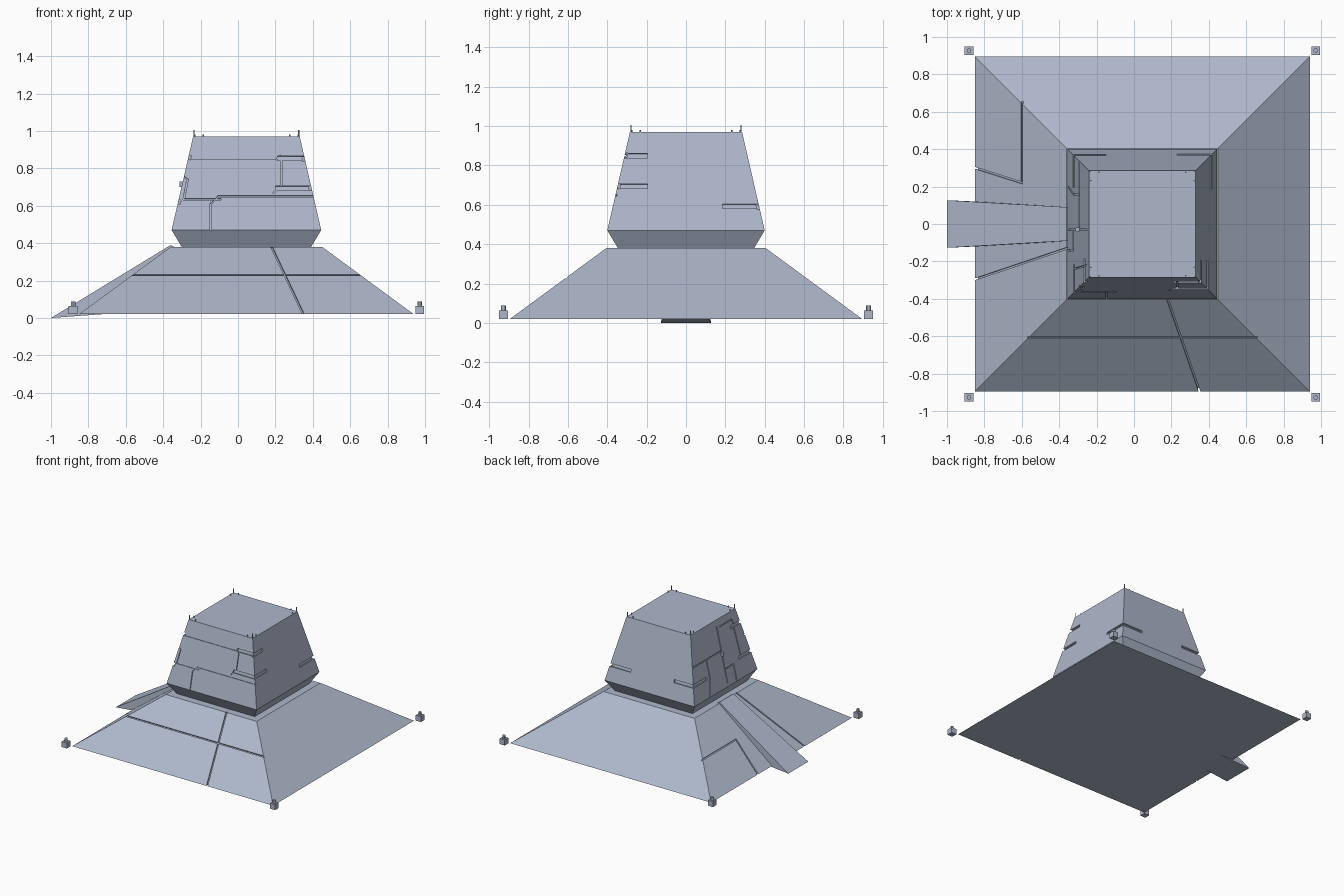
import bpy, math
from mathutils import Vector, Matrix

if "Cube" in bpy.data.objects:
    bpy.data.objects.remove(bpy.data.objects["Cube"], do_unlink=True)

CX = 0.045  # building axis is offset from the ramp side

hull = bpy.data.materials.new("blue_grey_hull")
hull.use_nodes = True
colour = (0.42, 0.475, 0.59, 1)
hull.diffuse_color = colour
bsdf = next(n for n in hull.node_tree.nodes if n.type == 'BSDF_PRINCIPLED')
bsdf.inputs["Base Color"].default_value = colour
bsdf.inputs["Roughness"].default_value = 0.7


def add_mesh(name, verts, faces):
    mesh = bpy.data.meshes.new(name)
    mesh.from_pydata([tuple(v) for v in verts], [], faces)
    mesh.materials.append(hull)
    ob = bpy.data.objects.new(name, mesh)
    bpy.context.scene.collection.objects.link(ob)
    return ob


def loft(name, rings):
    """Closed solid through a stack of four-sided rings."""
    verts = [v for r in rings for v in r]
    faces = [(3, 2, 1, 0)]
    for k in range(0, 4 * (len(rings) - 1), 4):
        faces += [(k + i, k + (i + 1) % 4, k + 4 + (i + 1) % 4, k + 4 + i) for i in range(4)]
    last = len(verts) - 4
    faces.append(tuple(range(last, last + 4)))
    return add_mesh(name, verts, faces)


def square(half, z, cx=CX, cy=0):
    return [(cx + sx * half, cy + sy * half, z)
            for sx, sy in ((-1, -1), (1, -1), (1, 1), (-1, 1))]


def cylinder(name, r, z0, z1, x, y, sides=12):
    bpy.ops.mesh.primitive_cylinder_add(vertices=sides, radius=r, depth=z1 - z0,
                                        location=(x, y, (z0 + z1) / 2))
    ob = bpy.context.object
    ob.name = name
    ob.data.materials.append(hull)
    bpy.ops.object.shade_smooth_by_angle()


# Sloping walls: half width as a function of height
def skirt_half(z):
    return 0.895 - (z - 0.02) * 0.49 / 0.36


def tower_half(z):
    return 0.40 - (z - 0.47) * 0.23


TURN = {"front": 0, "right": 90, "back": 180, "left": 270}


def on_wall(side, half, u, z):
    """Point on a wall; u runs to the right when facing that wall."""
    p = Matrix.Rotation(math.radians(TURN[side]), 3, 'Z') @ Vector((u, -half(z), z))
    return p + Vector((CX, 0, 0))


def carve(target, side, half, points, width=0.01, depth=0.01):
    """Cut a straight-sided groove along a path on a wall."""
    pts = [on_wall(side, half, u, z) for u, z in points]
    across = on_wall(side, half, 1, 0.5) - on_wall(side, half, 0, 0.5)
    up = on_wall(side, half, 0, 0.6) - on_wall(side, half, 0, 0.5)
    n = across.cross(up).normalized()
    for a, b in zip(pts, pts[1:]):
        t = (b - a).normalized()
        s = n.cross(t) * width / 2
        a, b = a - t * 0.004, b + t * 0.004
        rings = [[p - s - n * depth, p + s - n * depth, p + s + n * 0.02, p - s + n * 0.02]
                 for p in (a, b)]
        cutter = loft("groove_cutter", rings)
        cutter.hide_render = True
        mod = target.modifiers.new("groove", 'BOOLEAN')
        mod.operation, mod.solver, mod.object = 'DIFFERENCE', 'EXACT', cutter
        bpy.context.view_layer.objects.active = target
        bpy.ops.object.modifier_apply(modifier=mod.name)
        bpy.data.objects.remove(cutter, do_unlink=True)


# Sloping skirt with panel seams
skirt = loft("skirt", [square(0.895, 0.02), square(0.405, 0.38)])
for side, path in (
    ("front", [(-0.61, 0.23), (0.61, 0.23)]),
    ("front", [(0.135, 0.38), (0.305, 0.02)]),
    ("left", [(-0.65, 0.204), (-0.22, 0.204), (-0.30, 0.02)]),
    ("left", [(0.13, 0.38), (0.295, 0.02)]),
):
    carve(skirt, side, skirt_half, path)

# Tower on a flared neck
tower = loft("tower", [square(0.34, 0.37), square(0.40, 0.47), square(0.285, 0.97)])
seams = (
    ("front", [(-0.32, 0.85), (0.16, 0.85), (0.18, 0.865)]),
    ("front", [(0.185, 0.845), (0.185, 0.71), (0.145, 0.67)]),
    ("front", [(0.36, 0.65), (-0.15, 0.65), (-0.19, 0.61), (-0.19, 0.47)]),
    ("front", [(-0.14, 0.635), (-0.335, 0.635), (-0.315, 0.74), (-0.34, 0.76)]),
    ("left", [(-0.33, 0.74), (0.03, 0.74)]),
    ("left", [(0.03, 0.5), (0.03, 0.92)]),
    ("left", [(0.07, 0.91), (0.22, 0.91), (0.24, 0.64)]),
    ("left", [(0.03, 0.60), (0.14, 0.60), (0.14, 0.48)]),
    ("left", [(-0.16, 0.74), (-0.16, 0.6), (-0.2, 0.48)]),
)
for side, path in seams:
    carve(tower, side, tower_half, path, 0.008, 0.008)

# Recessed slots wrapping the tower corners: wall, corner direction, inner end, height
slots = (
    ("front", 1, 0.17, 0.855), ("right", -1, 0.20, 0.85),
    ("front", 1, 0.16, 0.695), ("right", -1, 0.20, 0.695),
    ("right", 1, 0.19, 0.592), ("back", -1, 0.19, 0.592),
    ("back", 1, 0.20, 0.61), ("left", -1, 0.20, 0.61),
    ("left", 1, 0.19, 0.86), ("left", 1, 0.22, 0.62),
)
for side, direction, inner, z in slots:
    outer = tower_half(z) + 0.01
    carve(tower, side, tower_half, [(direction * inner, z), (direction * outer, z)], 0.024, 0.014)

# Entry ramp wedge
ramp_profile = [(-1.0, 0.0, 0.127), (-0.73, 0.02, 0.115), (-0.32, 0.37, 0.09), (-0.36, 0.39, 0.09)]
loft("entry_ramp", [[(x, s * w, z) for x, z, w in ramp_profile] for s in (1, -1)])

# Ground beacons, roof rods and roof studs at every corner
for sx in (-1, 1):
    for sy in (-1, 1):
        x, y = CX + sx * 0.927, sy * 0.927
        loft("beacon_base", [square(0.023, 0.02, x, y), square(0.023, 0.064, x, y)])
        cylinder("beacon_lamp", 0.012, 0.06, 0.088, x, y)
        cylinder("roof_rod", 0.003, 0.955, 1.005, CX + sx * 0.28, sy * 0.28, 8)
        cylinder("roof_stud", 0.004, 0.965, 0.981, CX + sx * 0.232, sy * 0.276, 8)
        cylinder("roof_stud", 0.004, 0.965, 0.981, CX + sx * 0.276, sy * 0.232, 8)

# Small door knob above the ramp
cylinder("door_knob", 0.012, 0.70, 0.73, CX - tower_half(0.71) - 0.002, -0.03)
